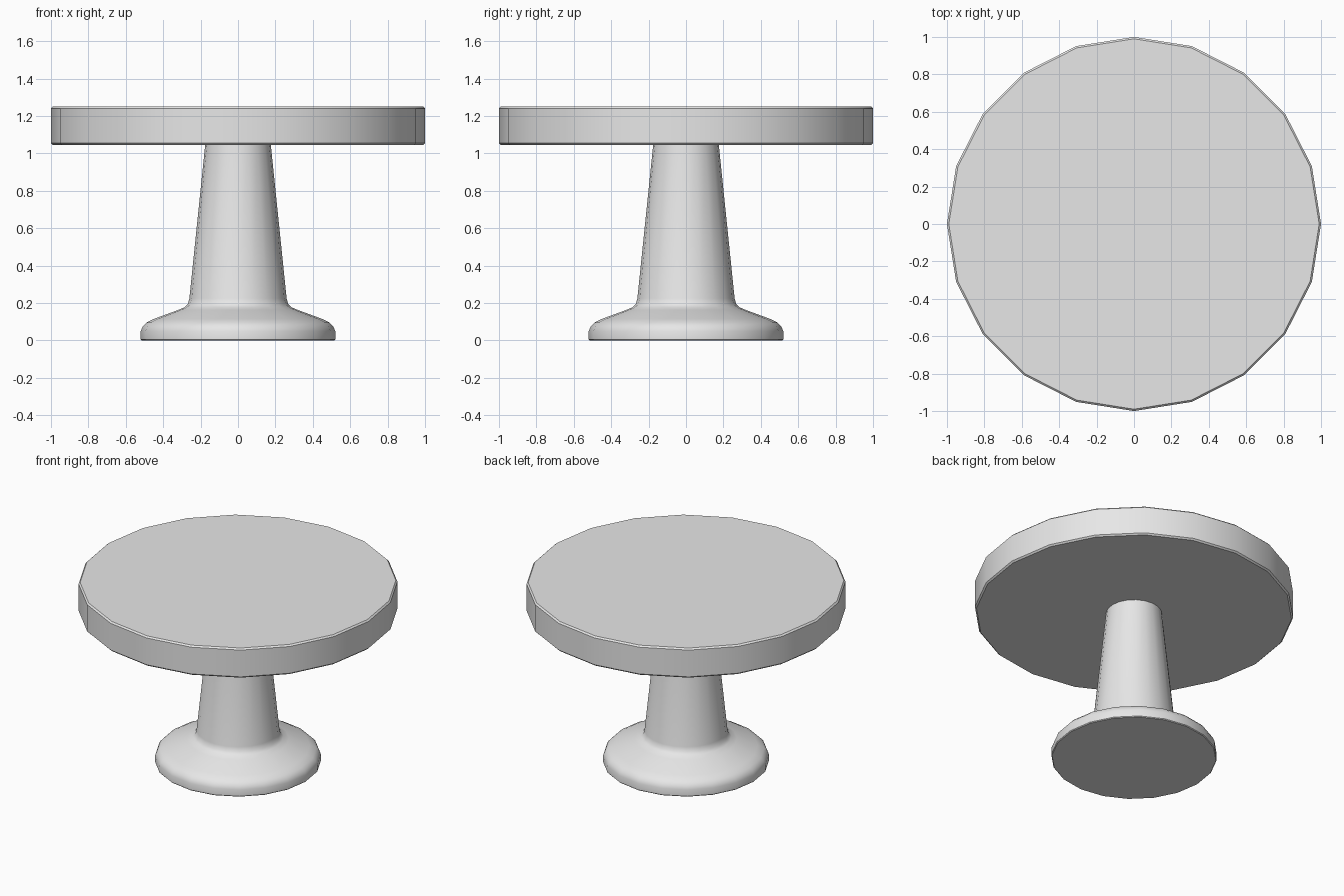
import bpy, bmesh, math

SIDES = 20

if "Cube" in bpy.data.objects:
    bpy.data.objects.remove(bpy.data.objects["Cube"], do_unlink=True)

grey = bpy.data.materials.new("plain_grey")
grey.use_nodes = True
color = (0.8, 0.8, 0.8, 1)
grey.diffuse_color = color
grey.node_tree.nodes["Principled BSDF"].inputs["Base Color"].default_value = color


def lathe(name, profile):
    """Turn a (radius, height) profile into a capped solid."""
    bm = bmesh.new()
    rings = []
    for r, z in profile:
        angles = [math.tau * i / SIDES for i in range(SIDES)]
        rings.append([bm.verts.new((r * math.cos(a), r * math.sin(a), z)) for a in angles])
    for low, high in zip(rings, rings[1:]):
        for i in range(SIDES):
            j = (i + 1) % SIDES
            bm.faces.new((low[i], low[j], high[j], high[i]))
    bm.faces.new(rings[0][::-1])
    bm.faces.new(rings[-1])
    mesh = bpy.data.meshes.new(name)
    bm.to_mesh(mesh)
    bm.free()
    mesh.materials.append(grey)
    obj = bpy.data.objects.new(name, mesh)
    bpy.context.collection.objects.link(obj)
    bpy.ops.object.select_all(action="DESELECT")
    obj.select_set(True)
    bpy.context.view_layer.objects.active = obj
    bpy.ops.object.shade_smooth_by_angle(angle=math.radians(40))
    return obj


# Round top with small chamfers on both rims
lathe("table_top", [(0.99, 1.045), (1, 1.055), (1, 1.24), (0.99, 1.25)])

# Flared foot blending into the tapered stem
lathe("pedestal", [
    (0.515, 0), (0.52, 0.005), (0.52, 0.05), (0.51, 0.075), (0.49, 0.095),
    (0.45, 0.115), (0.32, 0.163), (0.285, 0.178), (0.268, 0.195),
    (0.26, 0.225), (0.175, 1.05),
])
